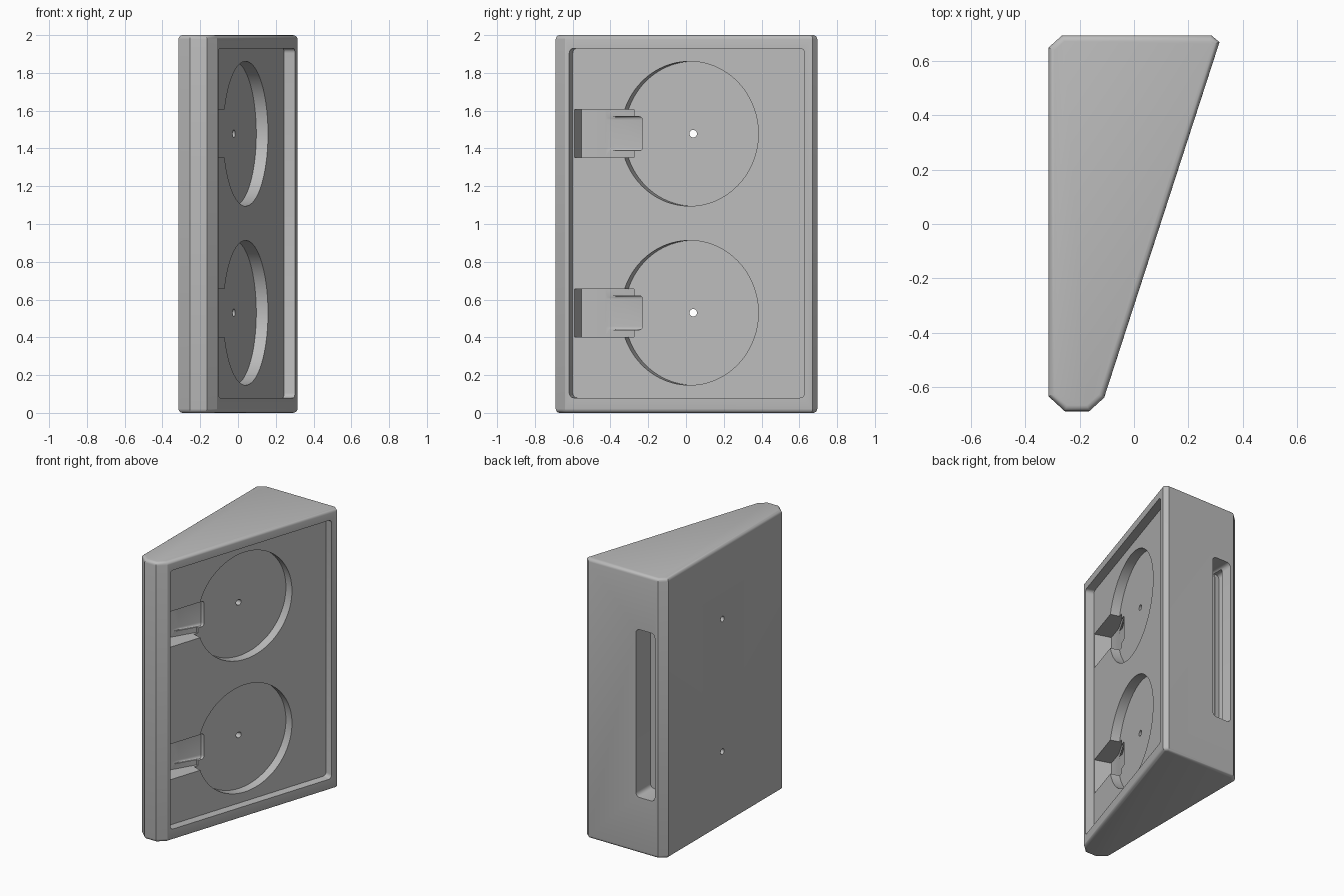
import bpy, bmesh, math
from mathutils import Matrix, Vector

cube = bpy.data.objects.get("Cube")
if cube:
    bpy.data.objects.remove(cube, do_unlink=True)

grey = bpy.data.materials.new("plain grey")
grey.use_nodes = True
colour = (0.5, 0.5, 0.5, 1)
grey.diffuse_color = colour
grey.node_tree.nodes["Principled BSDF"].inputs["Base Color"].default_value = colour


def prism(name, points, low, high, frame=Matrix(), bevel=0):
    """Extrude a closed outline along the frame's third axis."""
    bm = bmesh.new()
    ends = [[bm.verts.new((a, b, c)) for a, b in points] for c in (low, high)]
    bm.faces.new(ends[0])
    bm.faces.new(ends[1])
    n = len(points)
    for i in range(n):
        j = (i + 1) % n
        bm.faces.new((ends[0][i], ends[0][j], ends[1][j], ends[1][i]))
    if bevel:
        rims = [e for e in bm.edges if abs(e.verts[0].co.z - e.verts[1].co.z) < 1e-5]
        bmesh.ops.bevel(bm, geom=rims, offset=bevel, segments=4, profile=0.5, affect='EDGES')
    bm.transform(frame)
    bmesh.ops.recalc_face_normals(bm, faces=bm.faces[:])
    mesh = bpy.data.meshes.new(name)
    bm.to_mesh(mesh)
    bm.free()
    mesh.materials.append(grey)
    ob = bpy.data.objects.new(name, mesh)
    bpy.context.collection.objects.link(ob)
    return ob


def rounded(a0, a1, b0, b1, r):
    """Rectangle outline with rounded corners."""
    corners = ((a1 - r, b1 - r), (a0 + r, b1 - r), (a0 + r, b0 + r), (a1 - r, b0 + r))
    out = []
    for k, (a, b) in enumerate(corners):
        for s in range(5):
            t = (k + s / 4) * math.pi / 2
            out.append((a + r * math.cos(t), b + r * math.sin(t)))
    return out


def circle(a, b, r, n):
    return [(a + r * math.cos(2 * math.pi * i / n), b + r * math.sin(2 * math.pi * i / n))
            for i in range(n)]


def axes(u, v, w, origin=(0, 0, 0)):
    m = Matrix((u, v, w)).transposed().to_4x4()
    m.translation = origin
    return m


# Wedge-shaped body
outline = [(-0.315, -0.635), (-0.255, -0.69), (-0.165, -0.69), (-0.11, -0.64),
           (0.315, 0.67), (0.285, 0.695), (-0.265, 0.695), (-0.315, 0.65)]
body = prism("wedge_body", outline, 0, 2, bevel=0.022)

# Frames on the sloping face: along, up, inward
along = Vector((0.425, 1.31, 0)).normalized()
up = Vector((0, 0, 1))
inward = Vector((-along.y, along.x, 0))
start = Vector((0.0976, 0, 0))
face = axes(along, up, inward, start)
side = axes(along, inward, up, start)
through = axes((0, 1, 0), (0, 0, 1), (1, 0, 0))
back = axes((1, 0, 0), (0, 0, 1), (0, 1, 0))

# Shallow panel recess
cutters = [prism("panel_cutter", rounded(-0.65, 0.66, 0.08, 1.93, 0.025), -0.1, 0.06, face)]

# Round pockets, each with a stepped plug notch, ramp channel and screw hole
notch = [(-0.64, 0.03), (-0.64, 0.18), (-0.51, 0.18), (-0.33, 0.14), (-0.33, 0.03)]
channel = [(-0.6, 0.1), (-0.6, 0.178), (-0.45, 0.178), (-0.282, 0.155), (-0.282, 0.1)]
for z in (0.53, 1.478):
    cutters += [
        prism("pocket_cutter", circle(0, z, 0.383, 96), 0.03, 0.125, face),
        prism("notch_cutter", notch, z - 0.127, z + 0.127, side),
        prism("channel_cutter", channel, z - 0.09, z + 0.09, side, bevel=0.018),
        prism("hole_cutter", circle(0.038, z, 0.02, 24), -0.5, 0.05, through),
    ]

# Finger grip in the back, with an undercut lip
cutters += [
    prism("grip_cutter", rounded(-0.24, -0.09, 0.4, 1.6, 0.03), 0.53, 0.8, back),
    prism("undercut_cutter", rounded(-0.275, -0.1, 0.41, 1.59, 0.025), 0.535, 0.61, back),
]

for c in cutters:
    c.hide_render = True
    mod = body.modifiers.new(c.name, 'BOOLEAN')
    mod.operation = 'DIFFERENCE'
    mod.solver = 'EXACT'
    mod.object = c

# Bake the cuts and drop the helpers
bpy.context.view_layer.update()
result = bpy.data.meshes.new_from_object(body.evaluated_get(bpy.context.evaluated_depsgraph_get()))
body.modifiers.clear()
body.data = result
body.data.materials.clear()
body.data.materials.append(grey)
for c in cutters:
    bpy.data.objects.remove(c, do_unlink=True)

bpy.ops.object.select_all(action='DESELECT')
body.select_set(True)
bpy.context.view_layer.objects.active = body
bpy.ops.object.shade_smooth_by_angle(angle=math.radians(25))
